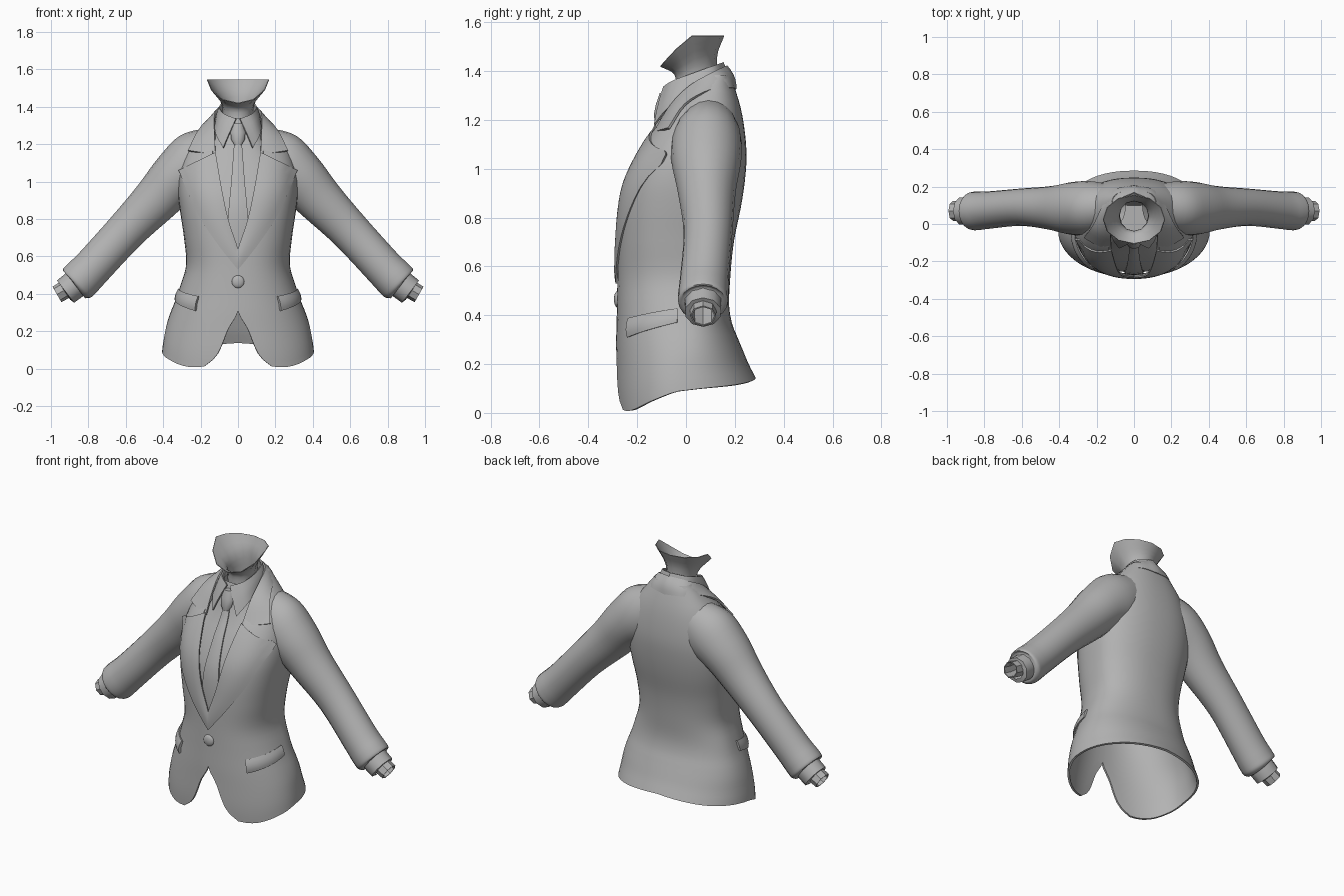
import bpy, bmesh, math
from mathutils import Vector

cube = bpy.data.objects.get("Cube")
if cube:
    bpy.data.objects.remove(cube, do_unlink=True)

grey = bpy.data.materials.new("cloth_grey")
grey.use_nodes = True
grey.diffuse_color = (0.45, 0.45, 0.45, 1)
grey.node_tree.nodes["Principled BSDF"].inputs["Base Color"].default_value = (0.45, 0.45, 0.45, 1)


def interp(keys, s):
    """Smooth curve through keys of the form (s, a, b, ...)."""
    s = min(max(s, keys[0][0]), keys[-1][0])
    i = 0
    while i < len(keys) - 2 and s > keys[i + 1][0]:
        i += 1
    k0, k1 = keys[i], keys[i + 1]
    kp, kn = keys[max(i - 1, 0)], keys[min(i + 2, len(keys) - 1)]
    h = k1[0] - k0[0]
    t = (s - k0[0]) / h
    out = []
    for a, b, p, n in zip(k0[1:], k1[1:], kp[1:], kn[1:]):
        m0 = (b - p) / (k1[0] - kp[0]) * h
        m1 = (n - a) / (kn[0] - k0[0]) * h
        out.append((2*t**3 - 3*t**2 + 1) * a + (t**3 - 2*t**2 + t) * m0
                   + (3*t**2 - 2*t**3) * b + (t**3 - t**2) * m1)
    return out


def spread(a, b, n):
    return [a + (b - a) * i / (n - 1) for i in range(n)]


def path(points, n):
    """Resample a few control points into n smooth ones."""
    keys = [(i, *p) for i, p in enumerate(points)]
    return [Vector(interp(keys, s)) for s in spread(0, len(points) - 1, n)]


def finish(obj, angle=40):
    bpy.ops.object.select_all(action='DESELECT')
    obj.select_set(True)
    bpy.context.view_layer.objects.active = obj
    bpy.ops.object.convert(target='MESH')
    bm = bmesh.new()
    bm.from_mesh(obj.data)
    bmesh.ops.recalc_face_normals(bm, faces=bm.faces)
    bm.to_mesh(obj.data)
    bm.free()
    bpy.ops.object.shade_smooth_by_angle(angle=math.radians(angle))


def surface(name, rows, closed=False, mirror=True, thick=0.012, caps=False):
    """Skin rows of points, with optional mirror and thickness."""
    bm = bmesh.new()
    vs = [[bm.verts.new(p) for p in row] for row in rows]
    n = len(rows[0])
    for a, b in zip(vs, vs[1:]):
        for j in range(n if closed else n - 1):
            k = (j + 1) % n
            bm.faces.new((a[j], a[k], b[k], b[j]))
    if caps:
        bm.faces.new(vs[0])
        bm.faces.new(vs[-1])
    bmesh.ops.remove_doubles(bm, verts=bm.verts, dist=0.0005)
    bmesh.ops.recalc_face_normals(bm, faces=bm.faces)
    me = bpy.data.meshes.new(name)
    bm.to_mesh(me)
    bm.free()
    me.materials.append(grey)
    obj = bpy.data.objects.new(name, me)
    bpy.context.collection.objects.link(obj)
    if mirror:
        mod = obj.modifiers.new("mirror", 'MIRROR')
        mod.merge_threshold = 0.002
    if thick:
        mod = obj.modifiers.new("thickness", 'SOLIDIFY')
        mod.thickness = thick
        mod.offset = 0
    finish(obj)


# Cross-sections: height, half width, front y, back y, widest y, half opening
JACKET = [(0, .40, -.275, .28, -.03, .18), (.04, .397, -.278, .268, -.03, .125),
          (.1, .39, -.28, .25, -.03, .09), (.2, .375, -.28, .225, -.02, .052),
          (.3, .35, -.28, .2, -.01, 0), (.42, .31, -.277, .172, 0, 0),
          (.55, .272, -.275, .175, 0, 0), (.7, .283, -.273, .19, 0, .035),
          (.85, .305, -.265, .22, .02, .075), (.95, .315, -.245, .235, .03, .1),
          (1.05, .31, -.2, .242, .04, .12), (1.15, .28, -.14, .235, .06, .135),
          (1.24, .23, -.06, .22, .08, .12), (1.31, .17, .02, .2, .1, .11),
          (1.38, .112, .07, .175, .12, .1)]
SHIRT = [(.45, .2, -.25, .1, 0, 0), (.85, .26, -.252, .12, 0, 0), (1.05, .25, -.182, .14, 0, 0),
         (1.15, .19, -.125, .14, .02, 0), (1.25, .13, -.09, .14, .03, 0), (1.34, .085, -.06, .13, .04, 0)]
HEM = [(0, .035), (.3, .018), (.7, .01), (1.2, .055), (1.6, .09), (2.4, .115), (math.pi, .14)]
# Squareness of the front by height (1 is an ellipse), and of the back
FRONT_BOX = [(0, .95), (.3, .92), (.5, .85), (.8, .74), (1.38, .72)]
BACK_BOX = 0.88


def body(keys, t, z):
    """Point at angle t (0 front, pi back) on the section at height z."""
    w, yf, yb, yc, _ = interp(keys, z)
    c = math.cos(t)
    box = interp(FRONT_BOX, z)[0] if c > 0 else BACK_BOX
    reach = (yc - yf) if c > 0 else (yb - yc)
    y = yc - math.copysign(abs(c) ** box, c) * reach
    return Vector((w * max(math.sin(t), 0) ** box, y, z))


def angle_at(keys, x, z):
    """Front angle at which the section reaches x."""
    w = interp(keys, z)[0]
    return math.asin(min(max(x / w, 0), .97) ** (1 / interp(FRONT_BOX, z)[0]))


# Jacket body with cutaway front and dipping hem
rows = []
for z in spread(0, 1.38, 42):
    gap = interp(JACKET, z)[4]
    gap = 0 if gap < .004 or .29 < z < .57 else gap
    row = []
    for t in spread(angle_at(JACKET, gap, z), math.pi, 25):
        p = body(JACKET, t, z)
        p.z += interp(HEM, t)[0] * max(0, 1 - z / .35)
        row.append(p)
    row[-1].x = 0
    if gap == 0:
        row[0].x = 0
    rows.append(row)
surface("jacket_body", rows)

# Shirt under the jacket, closed at the waist
rows = [[Vector((0, -.08, .45))] * 17]
rows += [[body(SHIRT, t, z) for t in spread(0, math.pi, 17)] for z in spread(.45, 1.34, 16)]
for row in rows:
    row[0].x = row[-1].x = 0
surface("shirt", rows, thick=0)


def tube(name, rings, n, steps, thick=0.0):
    """Mirrored tube; rings are x, y, z, in-plane radius, depth radius."""
    pts = path(rings, steps)
    rows = []
    for i, p in enumerate(pts):
        d = pts[min(i + 1, steps - 1)] - pts[max(i - 1, 0)]
        up = Vector((-d[2], 0, d[0])).normalized()
        c = Vector(p[:3])
        rows.append([c + up * p[3] * math.cos(a) + Vector((0, p[4] * math.sin(a), 0))
                     for a in (2 * math.pi * j / n for j in range(n))])
    surface(name, rows, closed=True, thick=thick)


# Sleeves run into the shoulders; shirt cuffs and wrists step out of them
tube("sleeves", [(.11, .095, 1.18, .125, .11), (.22, .085, 1.11, .163, .143), (.325, .083, 1.025, .144, .142),
                 (.44, .085, .9, .125, .118), (.6, .09, .735, .108, .1), (.77, .075, .55, .105, .1),
                 (.835, .07, .483, .108, .103), (.865, .07, .453, .104, .1),
                 (.872, .07, .447, .075, .076)], 20, 33)
tube("shirt_cuffs", [(.8, .07, .52, .07, .072), (.87, .07, .452, .077, .078),
                     (.922, .07, .412, .075, .075), (.925, .07, .41, .05, .052)], 10, 4)
tube("wrists", [(.86, .07, .47, .045, .05), (.92, .07, .425, .046, .052),
                (.968, .07, .397, .045, .05)], 8, 3, thick=.006)


def strip(name, edge_a, edge_b, n, cols, bulge=0.0, fit=None, thick=.012):
    """Cloth band between two edges, optionally laid on the chest."""
    rows = []
    for a, b in zip(path(edge_a, n), path(edge_b, n)):
        row = []
        for s in spread(0, 1, cols):
            p = a.lerp(b, s)
            lift = bulge * math.sin(math.pi * s)
            if fit:
                p = fit(p[0], p[1], lift)
            else:
                p = p + Vector((p.x, p.y - .05, .05)).normalized() * lift
            row.append(p)
        rows.append(row)
    surface(name, rows, thick=thick)


def on_chest(x, z, lift):
    y = body(JACKET, angle_at(JACKET, x, z), z).y
    return Vector((x, min(y - .009, -.08) - lift, z))


# Pointed lapels, then the turned-down jacket collar
strip("lapels", [(0, .64), (.05, .79), (.085, .95), (.12, 1.155)],
      [(0, .53), (.11, .67), (.22, .84), (.315, 1.06)], 16, 8, .006, on_chest, .009)
strip("jacket_collar",
      [(.12, -.135, 1.14), (.125, -.06, 1.26), (.125, .02, 1.34), (.1, .115, 1.395), (0, .165, 1.42)],
      [(.266, -.07, 1.165), (.216, -.003, 1.263), (.166, .095, 1.32), (.105, .178, 1.33), (0, .203, 1.325)],
      17, 6, .01, thick=.01)

# Shirt collar with pointed wings
strip("shirt_collar",
      [(.01, -.09, 1.335), (.07, -.05, 1.36), (.095, .03, 1.39), (.08, .11, 1.42), (0, .15, 1.435)],
      [(.078, -.128, 1.18), (.115, -.07, 1.25), (.12, .02, 1.31), (.1, .115, 1.35), (0, .17, 1.36)],
      17, 4, .004, thick=.008)

# Tie blade lying on the shirt, and its knot
rows = []
for z in spread(.58, 1.22, 14):
    half = interp([(.58, .03), (.78, .052), (1.0, .035), (1.22, .018)], z)[0]
    y = interp(SHIRT, z)[1] - .01
    rows.append([(x * half, y + .006 * x, z) for x in (0, .6, 1)])
surface("tie_blade", rows, thick=.012)
rows = []
for z, w, d, y in ((1.195, .019, .014, -.116), (1.225, .036, .022, -.11),
                   (1.265, .04, .022, -.102), (1.31, .026, .018, -.09)):
    rows.append([(w * math.cos(a), y + d * math.sin(a), z)
                 for a in (math.pi * j / 5 for j in range(10))])
surface("tie_knot", rows, closed=True, mirror=False, thick=0, caps=True)

# Hip pocket flaps standing off the sides, fading towards the back
rows = []
for s in spread(0, 1, 6):
    row = []
    for t in spread(.65, 1.48, 9):
        f = (t - .65) / .83
        p = body(JACKET, t, .385 + .04 * f - (.075 - .02 * f) * s)
        out = Vector((math.sin(t), -math.cos(t), 0))
        row.append(p + out * (.003 + (.014 - .006 * f) * math.sin(math.pi * (.1 + .75 * s))))
    rows.append(row)
surface("pocket_flaps", rows, thick=.014)

# Neck flaring to an open jaw line that dips at the chin
rows = []
for s in spread(0, 2, 9):
    row = []
    for j in range(12):
        a = 2 * math.pi * j / 12
        sn, cs = math.sin(a), math.cos(a)
        rim_z = 1.545 - .125 * max(0, cs) ** 1.2
        keys = [(0, .078 * sn, .045 - .085 * cs, 1.3), (1, .088 * sn, .04 - .085 * cs, 1.42 - .035 * cs),
                (2, .165 * sn, .025 - .13 * cs, rim_z)]
        row.append(interp(keys, s))
    rows.append(row)
surface("neck", rows, closed=True, mirror=False, thick=.004)

# Front button
bpy.ops.mesh.primitive_uv_sphere_add(segments=16, ring_count=10, radius=.034, location=(0, -.28, .465))
button = bpy.context.object
button.name = "button"
button.scale.y = .45
button.data.materials.append(grey)
finish(button)
